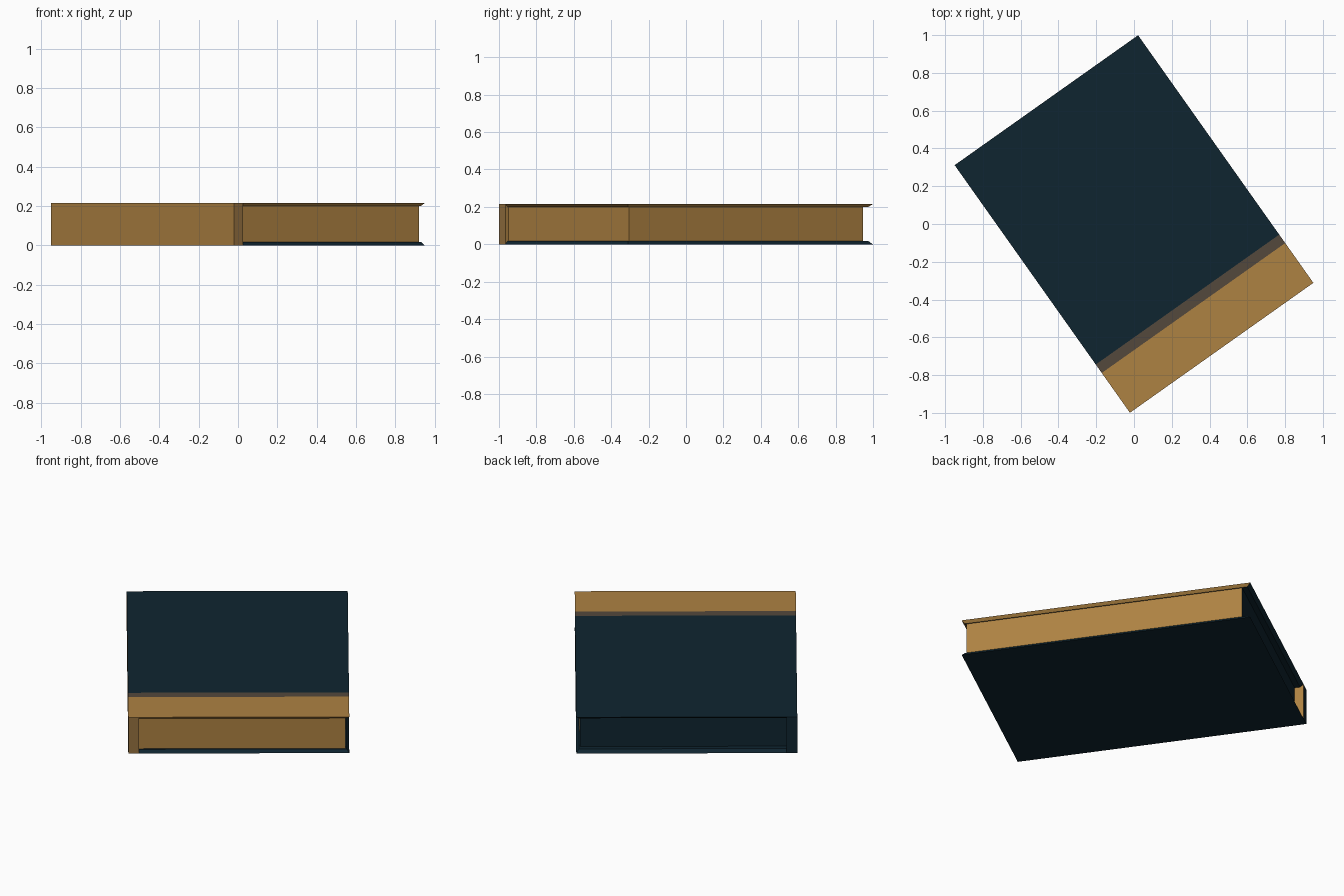
import bpy, bmesh, math
from mathutils import Matrix, Vector

if "Cube" in bpy.data.objects:
    bpy.data.objects.remove(bpy.data.objects["Cube"])

W, L, H = 0.595, 0.803, 0.215          # half width, half length, height
SPINE = -0.538                         # inner side of the spine
TURN = Matrix.Rotation(math.radians(35.3), 4, 'Z')


def srgb(*c):
    return [((v / 255 + 0.055) / 1.055) ** 2.4 for v in c] + [1.0]


MATS = []
for name, col in (("tan", (174, 130, 66)), ("dark_teal", (15, 37, 48)),
                  ("grey_brown", (83, 72, 60)), ("dull_brown", (150, 114, 64))):
    m = bpy.data.materials.new(name)
    m.diffuse_color = srgb(*col)
    m.use_nodes = True
    m.node_tree.nodes["Principled BSDF"].inputs["Base Color"].default_value = m.diffuse_color
    MATS.append(m)
TAN, TEAL, GREY, DULL = range(4)


def slab(name, low, high, z0, z1, rule, cuts=()):
    """Block between a lower and an upper rectangle (u0, u1, v0, v1)."""
    bm = bmesh.new()
    rings = []
    for (u0, u1, v0, v1), z in ((low, z0), (high, z1)):
        rings.append([bm.verts.new(p) for p in
                      ((u0, v0, z), (u1, v0, z), (u1, v1, z), (u0, v1, z))])
    a, b = rings
    bm.faces.new(a[::-1])
    bm.faces.new(b)
    for i in range(4):
        j = (i + 1) % 4
        bm.faces.new((a[i], a[j], b[j], b[i]))
    for v in cuts:
        bmesh.ops.bisect_plane(bm, geom=bm.verts[:] + bm.edges[:] + bm.faces[:],
                               plane_co=(0, v, 0), plane_no=(0, 1, 0))
    bm.normal_update()
    for f in bm.faces:
        f.material_index = rule(f.normal, f.calc_center_median())
    bm.transform(TURN)
    me = bpy.data.meshes.new(name)
    bm.to_mesh(me)
    bm.free()
    for m in MATS:
        me.materials.append(m)
    ob = bpy.data.objects.new(name, me)
    bpy.context.collection.objects.link(ob)
    return ob


BANDS = (-0.545, -0.49)                # ends of the tan and grey bands


def top_band(c):
    return TAN if c.y < BANDS[0] else GREY if c.y < BANDS[1] else TEAL


def top_rule(n, c):
    if n.z > 0.9:
        return top_band(c)
    return TEAL if n.z < -0.9 or n.y > 0.5 else TAN


def spine_rule(n, c):
    if n.z > 0.9:
        return top_band(c)
    if n.z < -0.9 or n.y > 0.5:
        return TEAL
    return DULL if n.y < -0.5 else TAN


def page_rule(n, c):
    return TEAL if n.y > 0.5 else TAN


outer = (SPINE, W, -L, L)
inner = (SPINE, W - 0.015, -L + 0.015, L - 0.02)

# covers with edges slanting inwards towards the pages
slab("top_cover", inner, outer, H - 0.015, H, top_rule, BANDS)
slab("bottom_cover", outer, inner, 0.0, 0.018, lambda n, c: TEAL)

# spine
back = (-W, SPINE, -L, L)
slab("spine", back, back, 0.0, H, spine_rule, BANDS)

# page block, set back from the cover edges
pages = (SPINE - 0.02, W - 0.02, -L + 0.022, L - 0.05)
slab("page_block", pages, pages, 0.008, H - 0.006, page_rule)
